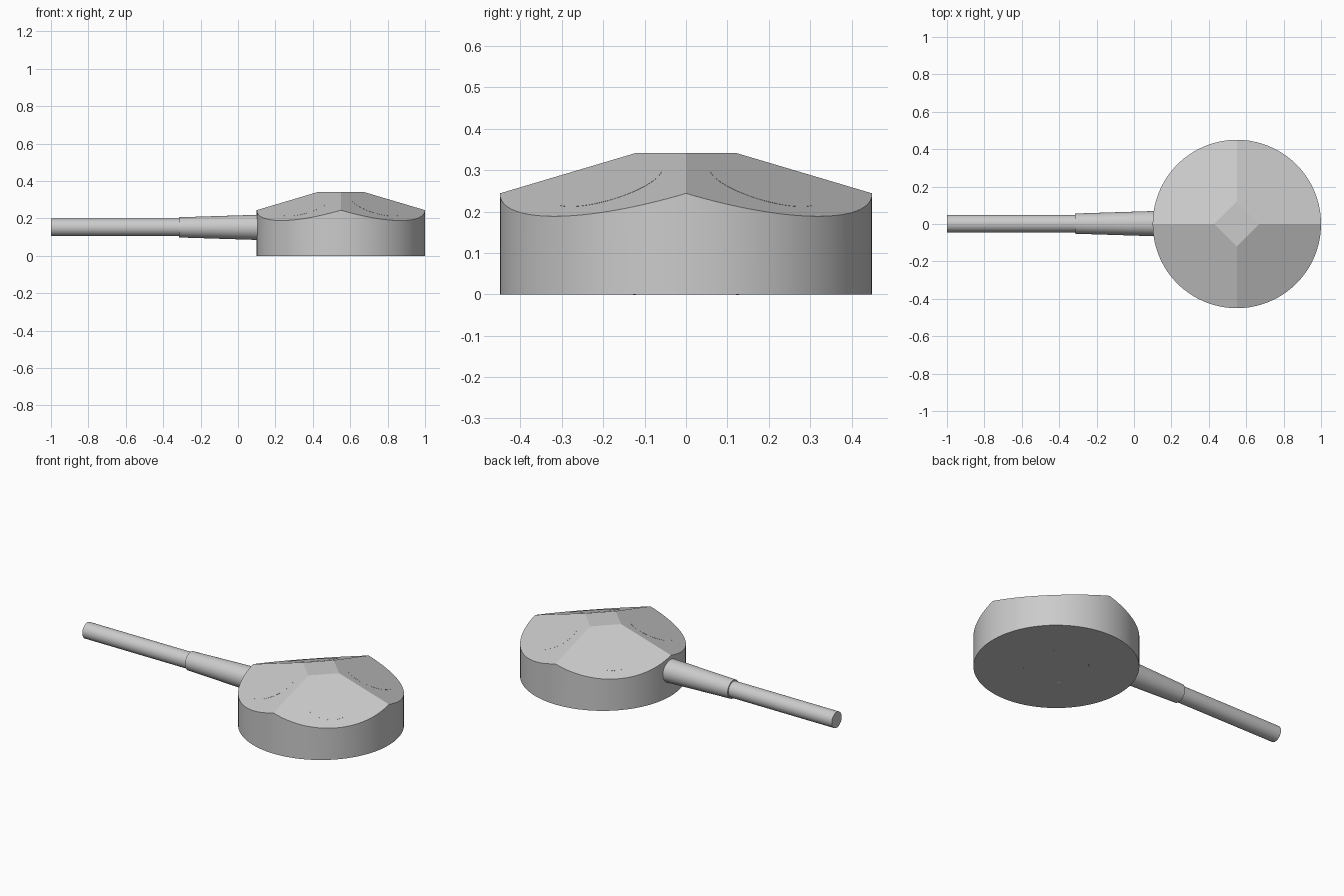
import bpy, bmesh
from math import radians
from mathutils import Vector

if "Cube" in bpy.data.objects:
    bpy.data.objects.remove(bpy.data.objects["Cube"])

CX, R, TOP = 0.55, 0.45, 0.342      # head centre, radius, flat top height
SLOPE, FLAT = 0.297, 0.12           # facet slope, half diagonal of flat top
DIAGONALS = [(1, 1), (-1, 1), (-1, -1), (1, -1)]


def finish(obj, angle=15):
    bpy.ops.object.select_all(action='DESELECT')
    obj.select_set(True)
    bpy.context.view_layer.objects.active = obj
    bpy.ops.object.shade_smooth_by_angle(angle=radians(angle))


def tapered(name, start, end, r1, r2, sides=64):
    """Capped cone or cylinder running from start to end."""
    start, end = Vector(start), Vector(end)
    axis = end - start
    bpy.ops.mesh.primitive_cone_add(
        vertices=sides, radius1=r1, radius2=r2, depth=axis.length,
        location=(start + end) / 2,
        rotation=axis.to_track_quat('Z', 'Y').to_euler())
    obj = bpy.context.object
    obj.name = name
    finish(obj)
    return obj


# Round head with four sloping facets cut into its top
bpy.ops.mesh.primitive_cylinder_add(vertices=128, radius=R, depth=TOP,
                                    location=(CX, 0, TOP / 2))
head = bpy.context.object
head.name = "head"
bm = bmesh.new()
bm.from_mesh(head.data)
for sx, sy in DIAGONALS:
    normal = Vector((sx * SLOPE, sy * SLOPE, 1)).normalized()
    cut = bmesh.ops.bisect_plane(
        bm, geom=bm.verts[:] + bm.edges[:] + bm.faces[:],
        plane_co=(sx * FLAT, 0, TOP / 2), plane_no=normal, clear_outer=True)
    rim = [e for e in cut['geom_cut'] if isinstance(e, bmesh.types.BMEdge)]
    bmesh.ops.contextual_create(bm, geom=rim)
bmesh.ops.recalc_face_normals(bm, faces=bm.faces[:])
bm.to_mesh(head.data)
bm.free()
finish(head)

# Four flush lenses, tapering through the head to small tips underneath
for i, (sx, sy) in enumerate(DIAGONALS):
    normal = Vector((sx * SLOPE, sy * SLOPE, 1)).normalized()
    face = Vector((CX + sx * 0.19, sy * 0.19, TOP - SLOPE * (0.38 - FLAT)))
    tapered(f"lens_{i + 1}", face - normal * 0.281, face + normal * 0.0006,
            0.018, 0.137)

# Tapered strain relief and straight cable
tapered("strain_relief", (-0.315, 0.002, 0.152), (0.16, 0.002, 0.152), 0.054, 0.069)
tapered("cable", (-1.0, 0.002, 0.152), (-0.25, 0.002, 0.152), 0.047, 0.047)
